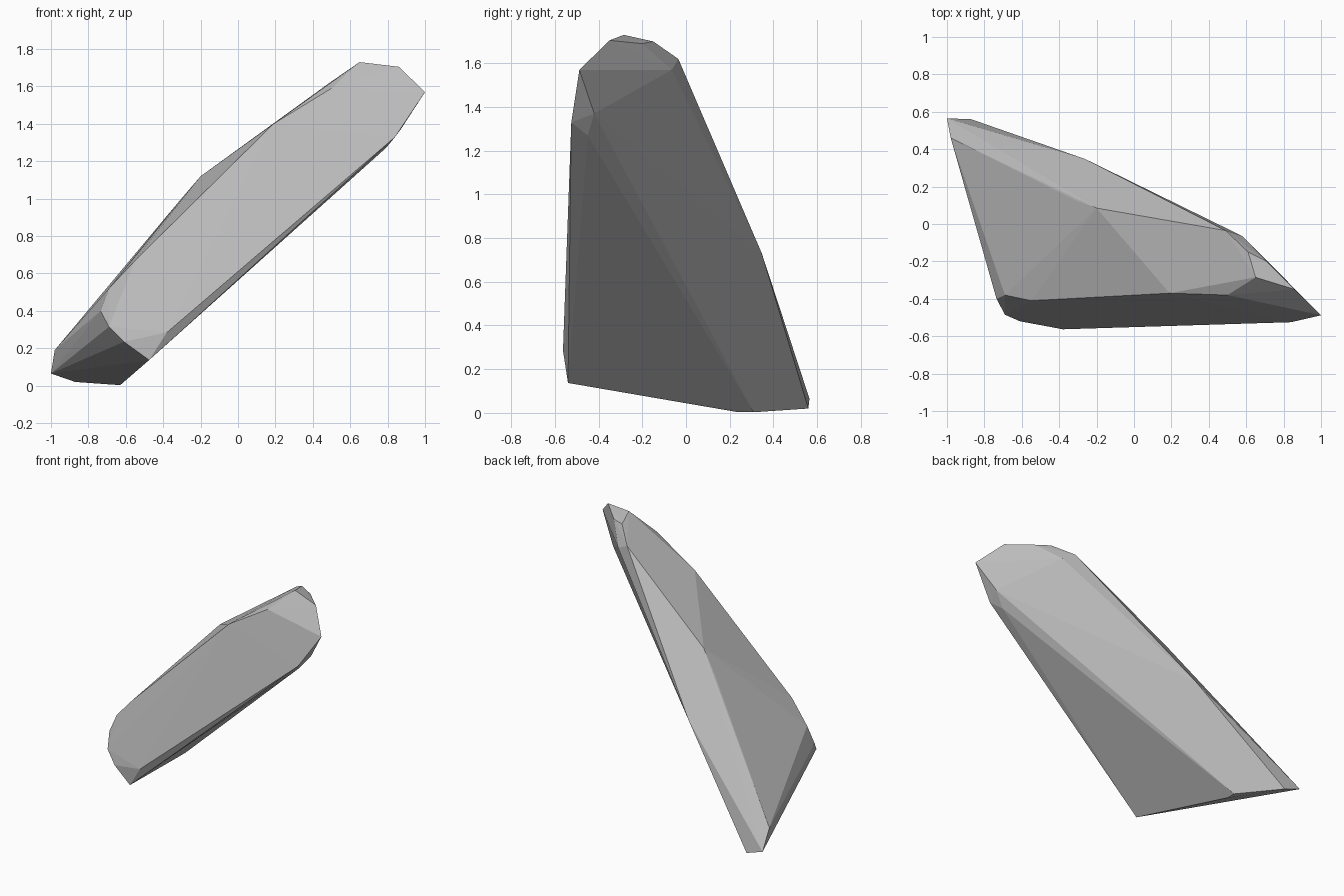
import bpy, bmesh

if "Cube" in bpy.data.objects:
    bpy.data.objects.remove(bpy.data.objects["Cube"])

# Corner points of the slanted rock shard, grouped by region
foot = [(-1, .565, .065), (-.87, .56, .02), (-.63, .31, .003), (-.63, .24, .003),
        (-.98, .46, .19)]
front_low = [(-.475, -.54, .137), (-.38, -.563, .285), (-.61, -.52, .235),
             (-.69, -.485, .315), (-.735, -.40, .40)]
front_top = [(-.69, -.38, .52), (-.55, -.41, .67), (.19, -.37, 1.40), (.50, -.38, 1.59)]
tip = [(.84, -.525, 1.33), (.79, -.45, 1.27), (.87, -.42, 1.37), (1, -.488, 1.57),
       (.86, -.35, 1.705), (.65, -.285, 1.73), (.61, -.15, 1.70), (.71, -.2, 1.69),
       (.58, -.065, 1.57), (.49, -.035, 1.62)]
back_ridge = [(-.26, .347, .73), (-.32, .13, .98), (-.20, .085, 1.12)]

# Rock: faceted hull around the corners
bm = bmesh.new()
for p in foot + front_low + front_top + tip + back_ridge:
    bm.verts.new(p)
res = bmesh.ops.convex_hull(bm, input=bm.verts[:])
inner = {g for g in res["geom_interior"] + res["geom_unused"]
         if isinstance(g, bmesh.types.BMVert)}
bmesh.ops.delete(bm, geom=list(inner), context='VERTS')
bmesh.ops.recalc_face_normals(bm, faces=bm.faces[:])
mesh = bpy.data.meshes.new("rock_shard")
bm.to_mesh(mesh)
bm.free()

# Single stone colour
stone = bpy.data.materials.new("stone grey")
stone.diffuse_color = (.5, .5, .5, 1)
stone.use_nodes = True
stone.node_tree.nodes["Principled BSDF"].inputs["Base Color"].default_value = stone.diffuse_color
mesh.materials.append(stone)
rock = bpy.data.objects.new("rock_shard", mesh)
bpy.context.collection.objects.link(rock)
